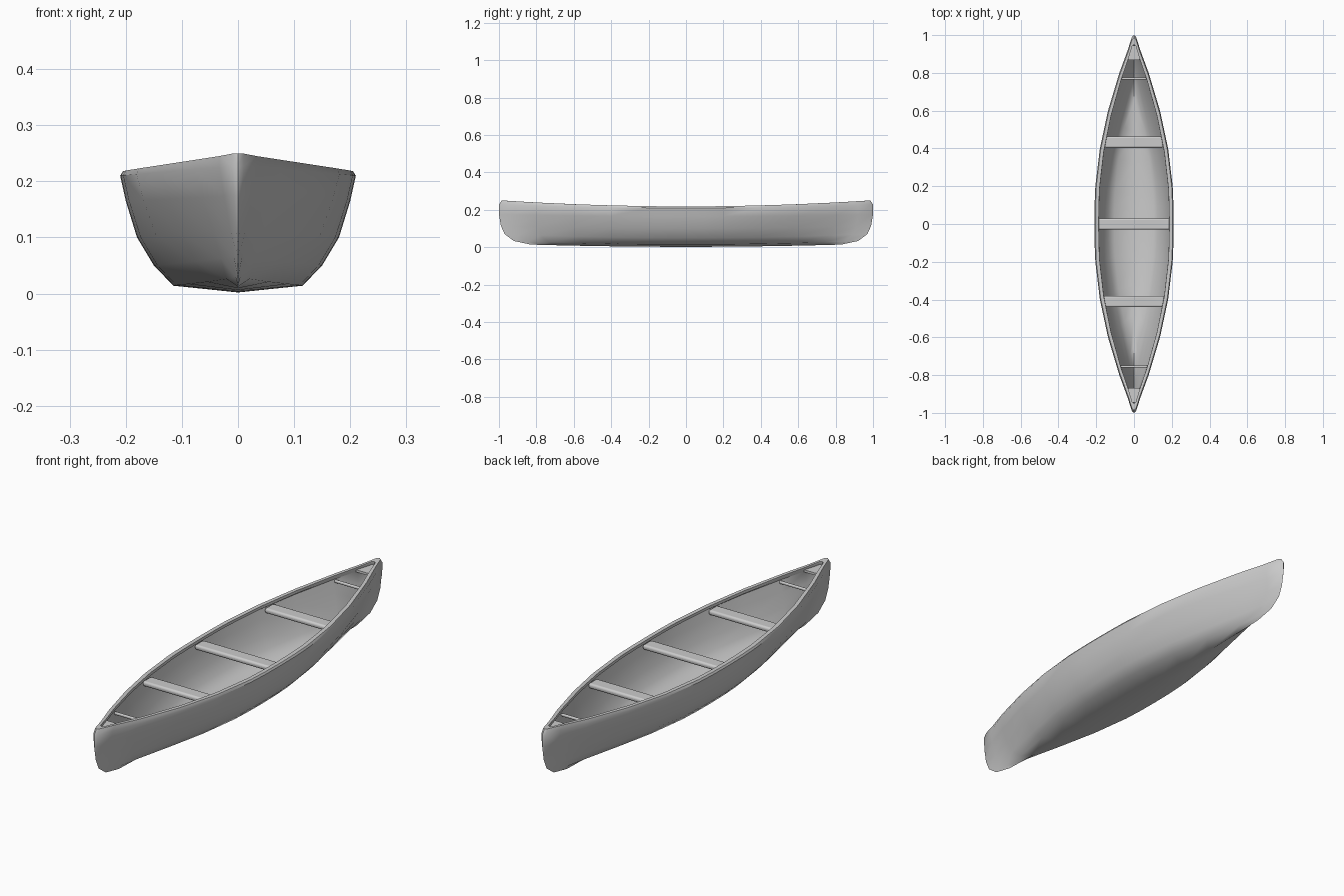
import bpy, bmesh

if "Cube" in bpy.data.objects:
    bpy.data.objects.remove(bpy.data.objects["Cube"])

# plan shape: fraction of half-length -> fraction of half-width
PLAN = [(0, 1), (.1, .995), (.2, .975), (.4, .86), (.6, .655), (.8, .37),
        (.92, .16), (.992, .05), (1, 0)]

# hull section levels, keel -> gunwale -> inside floor:
# half-width amidships, z amidships, y of the end, z of the end
LEVELS = [
    (0, .002, .83, .014), (.115, .014, .92, .033), (.15, .05, .97, .07),
    (.18, .1, .99, .115), (.2, .165, 1, .175), (.21, .21, 1, .228),
    (.205, .218, .985, .25), (.187, .218, .95, .248), (.186, .206, .95, .236),
    (.196, .2, .955, .23), (.187, .165, .945, .175), (.167, .1, .93, .115),
    (.137, .055, .91, .08), (.105, .025, .86, .045), (0, .013, .8, .028)]


def plan(s):
    s = min(abs(s), 1)
    for (a, fa), (b, fb) in zip(PLAN, PLAN[1:]):
        if s <= b:
            return fa + (fb - fa) * (s - a) / (b - a)


def add_object(name, bm):
    bmesh.ops.recalc_face_normals(bm, faces=bm.faces)
    me = bpy.data.meshes.new(name)
    bm.to_mesh(me)
    bm.free()
    ob = bpy.data.objects.new(name, me)
    bpy.context.collection.objects.link(ob)
    return ob


def smooth(ob, angle=.7):
    bpy.ops.object.select_all(action='DESELECT')
    ob.select_set(True)
    bpy.context.view_layer.objects.active = ob
    bpy.ops.object.shade_smooth_by_angle(angle=angle)


# hull with gunwale: lofted half, mirrored across x
stations = [-s for s, _ in PLAN[:0:-1]] + [s for s, _ in PLAN]
bm = bmesh.new()
rows = []
for w, zm, ye, ze in LEVELS:
    sharp = 1 + .8 * max(0, (.2 - zm) / .2)
    rows.append([bm.verts.new((w * plan(s) ** sharp, s * ye,
                               zm + (ze - zm) * s * s)) for s in stations])
for r0, r1 in zip(rows, rows[1:]):
    for i in range(len(stations) - 1):
        bm.faces.new((r0[i], r0[i + 1], r1[i + 1], r1[i]))
half = bm.verts[:] + bm.edges[:] + bm.faces[:]
dup = bmesh.ops.duplicate(bm, geom=half)["geom"]
for v in dup:
    if isinstance(v, bmesh.types.BMVert):
        v.co.x *= -1
bmesh.ops.remove_doubles(bm, verts=bm.verts, dist=.0002)
smooth(add_object("hull", bm))


# cross bars: seats and thin thwarts, cut to the inside width
def bar(name, y, z, depth, height):
    bm = bmesh.new()
    bmesh.ops.create_cube(bm, size=1)
    half_w = .192 * plan(y / .95)
    for v in bm.verts:
        v.co = (v.co.x * 2 * half_w, y + v.co.y * depth, z + v.co.z * height)
    ob = add_object(name, bm)
    bev = ob.modifiers.new("round", 'BEVEL')
    bev.width = height * .4
    bev.segments = 3
    smooth(ob)


for name, y in (("rear_seat", .433), ("middle_seat", 0), ("front_seat", -.41)):
    bar(name, y, .193 + .03 * y * y, .06, .022)
bar("rear_thwart", .77, .213, .012, .012)
bar("front_thwart", -.755, .213, .012, .012)

# small deck plates tucked under the gunwale at both ends
for name, sign in (("rear_deck", 1), ("front_deck", -1)):
    bm = bmesh.new()
    pts = [(.192 * plan(y / .955), y) for y in (.868, .9, .945)]
    outline = pts + [(-x, y) for x, y in reversed(pts)]
    face = bm.faces.new([bm.verts.new((x, sign * y, .234)) for x, y in outline])
    ext = bmesh.ops.extrude_face_region(bm, geom=[face])["geom"]
    for v in ext:
        if isinstance(v, bmesh.types.BMVert):
            v.co.z -= .01
    add_object(name, bm)
